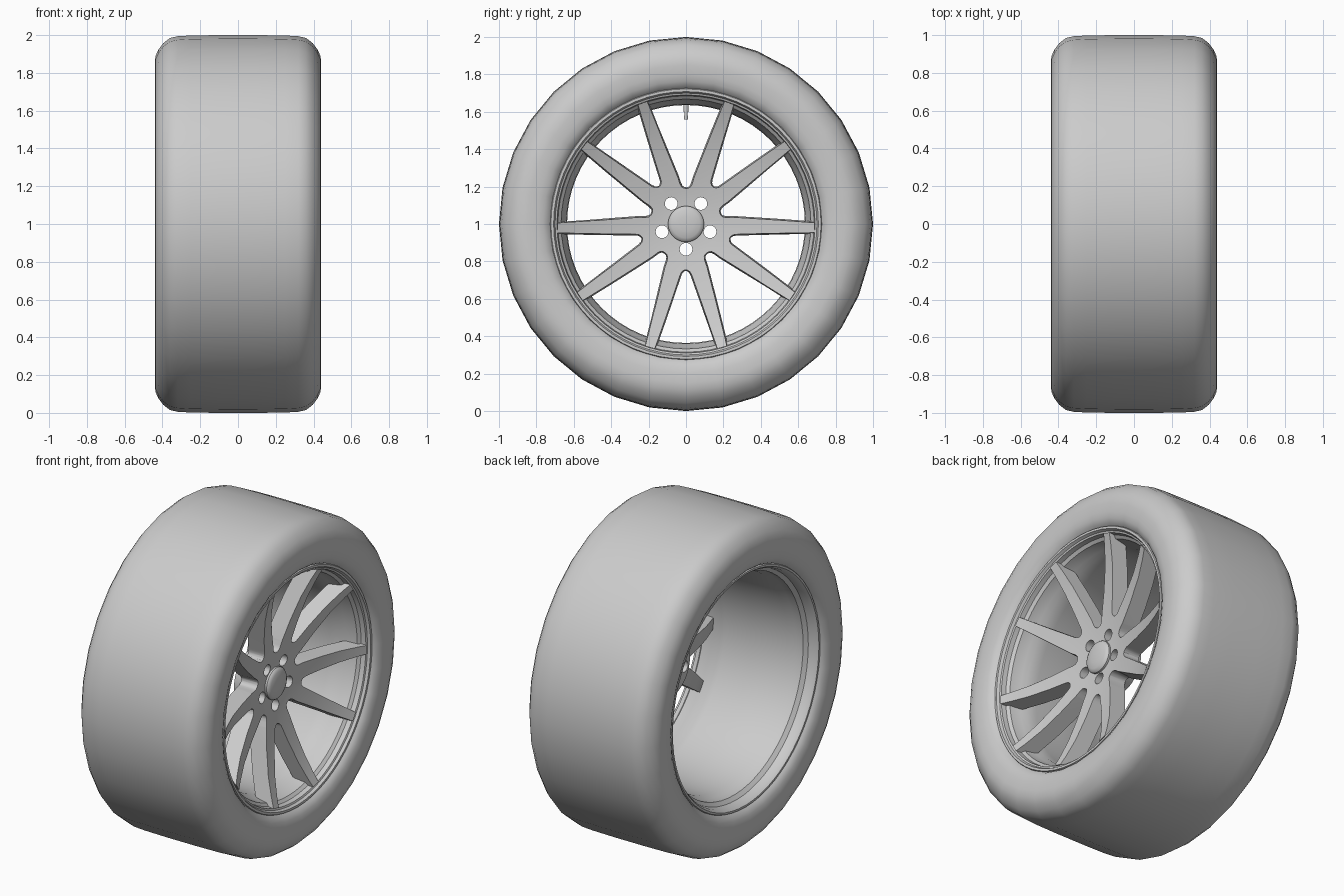
import bpy, bmesh
from math import sin, cos, pi, radians
from mathutils import Matrix

if "Cube" in bpy.data.objects:
    bpy.data.objects.remove(bpy.data.objects["Cube"])

CENTRE = 1.0  # axle height; the axle runs along x


def finish(name, bm, angle=35):
    bmesh.ops.remove_doubles(bm, verts=bm.verts, dist=1e-5)
    bmesh.ops.recalc_face_normals(bm, faces=bm.faces)
    me = bpy.data.meshes.new(name)
    bm.to_mesh(me)
    bm.free()
    ob = bpy.data.objects.new(name, me)
    bpy.context.collection.objects.link(ob)
    smooth(ob, angle)
    return ob


def smooth(ob, angle=35):
    bpy.ops.object.select_all(action='DESELECT')
    ob.select_set(True)
    bpy.context.view_layer.objects.active = ob
    bpy.ops.object.shade_smooth_by_angle(angle=radians(angle))


def lathe(name, profile, segs, closed=False, angle=35):
    """Revolve (x, radius) points round the axle."""
    bm = bmesh.new()
    rings = []
    for x, r in profile:
        if r == 0:
            rings.append([bm.verts.new((x, 0, CENTRE))] * segs)
        else:
            rings.append([bm.verts.new((x, r * sin(2 * pi * i / segs), CENTRE + r * cos(2 * pi * i / segs)))
                          for i in range(segs)])
    pairs = list(zip(rings, rings[1:] + rings[:1]))
    for a, b in pairs if closed else pairs[:-1]:
        for i in range(segs):
            j = (i + 1) % segs
            quad = list(dict.fromkeys((a[i], a[j], b[j], b[i])))
            if len(quad) > 2:
                bm.faces.new(quad)
    return finish(name, bm, angle)


def mirrored(half):
    """Right half of a profile, mirrored to the other side of the wheel."""
    return half + [(-x, r) for x, r in reversed(half)]


# tyre: bead, sidewall, rounded shoulder, flat tread
lathe("tyre", mirrored([(0.36, 0.70), (0.39, 0.72), (0.415, 0.738), (0.43, 0.765), (0.438, 0.80),
                        (0.44, 0.85), (0.437, 0.89), (0.42, 0.925), (0.395, 0.958), (0.36, 0.985),
                        (0.32, 0.994), (0.25, 0.998), (0.1, 1.0)]), 32, angle=50)

# rim: lips and stepped barrel (closed shell)
lathe("rim", [(0.395, 0.728), (0.408, 0.722), (0.408, 0.708), (0.392, 0.70), (0.388, 0.69), (0.36, 0.685),
              (0.345, 0.668), (0.28, 0.655), (0.25, 0.64), (0.18, 0.636), (0.0, 0.64), (-0.24, 0.65),
              (-0.28, 0.665), (-0.33, 0.668), (-0.35, 0.69), (-0.39, 0.697), (-0.408, 0.71),
              (-0.408, 0.722), (-0.395, 0.728), (-0.37, 0.71), (-0.30, 0.69), (0.0, 0.66),
              (0.2, 0.66), (0.32, 0.70), (0.37, 0.71)], 64, closed=True)

# spokes: concave turned disc, cut by tapered windows
spokes = lathe("spokes", [(0.25, 0), (0.25, 0.10), (0.258, 0.17), (0.27, 0.25), (0.295, 0.38), (0.33, 0.52),
                          (0.37, 0.63), (0.395, 0.688), (0.30, 0.688), (0.27, 0.655), (0.225, 0.52),
                          (0.19, 0.38), (0.165, 0.25), (0.15, 0.188), (0.10, 0.182), (0.10, 0)], 80)

SLOT = [(0.235, 0), (0.238, 0.014), (0.245, 0.027), (0.258, 0.038), (0.28, 0.046), (0.80, 0.214)]
GAP = [(0.18, 0), (0.182, 0.018), (0.19, 0.033), (0.206, 0.043), (0.24, 0.053), (0.80, 0.265)]


def window(bm, half, angle):
    outline = half + [(u, -v) for u, v in reversed(half[1:])]
    rings = []
    for x, inset in ((0.45, 0), (0.0, 0.024)):
        ring = []
        for u, v in outline:
            v -= inset * max(-1, min(1, v / 0.04))
            u += inset if u < 0.5 else 0
            ring.append(bm.verts.new((x, u * cos(angle) - v * sin(angle),
                                      CENTRE + u * sin(angle) + v * cos(angle))))
        rings.append(ring)
    a, b = rings
    bm.faces.new(a)
    bm.faces.new(b[::-1])
    for i in range(len(a)):
        j = (i + 1) % len(a)
        bm.faces.new((a[i], b[i], b[j], a[j]))


bm = bmesh.new()
for k in range(5):
    pair = radians(270 + 72 * k)
    window(bm, SLOT, pair)
    window(bm, GAP, pair + radians(36))
    # bolt hole
    bmesh.ops.create_cone(bm, cap_ends=True, segments=20, radius1=0.034, radius2=0.034, depth=0.6,
                          matrix=Matrix.Translation((0.2, 0.135 * cos(pair), CENTRE + 0.135 * sin(pair)))
                          @ Matrix.Rotation(pi / 2, 4, 'Y'))
cutter = finish("window_cutter", bm)
cutter.hide_render = True

mod = spokes.modifiers.new("windows", 'BOOLEAN')
mod.object = cutter
mod.operation = 'DIFFERENCE'
mod.solver = 'EXACT'
bpy.context.view_layer.objects.active = spokes
bpy.ops.object.modifier_apply(modifier=mod.name)
bpy.data.objects.remove(cutter, do_unlink=True)

# soften the spoke edges slightly
bev = spokes.modifiers.new("soft_edges", 'BEVEL')
bev.width = 0.004
bev.segments = 1
bev.limit_method = 'ANGLE'
bev.angle_limit = radians(50)
smooth(spokes, 30)

# centre cap: shallow dome
lathe("centre_cap", [(0.284, 0), (0.282, 0.04), (0.277, 0.075), (0.27, 0.09), (0.262, 0.096), (0.20, 0.096),
                     (0.20, 0)], 40)

# valve stem pointing at the axle
bm = bmesh.new()
for r, z0, z1 in ((0.014, 0.60, 0.655), (0.009, 0.575, 0.60), (0.012, 0.56, 0.58)):
    bmesh.ops.create_cone(bm, cap_ends=True, segments=14, radius1=r, radius2=r, depth=z1 - z0,
                          matrix=Matrix.Translation((0.11, 0, CENTRE + (z0 + z1) / 2)))
finish("valve_stem", bm)
